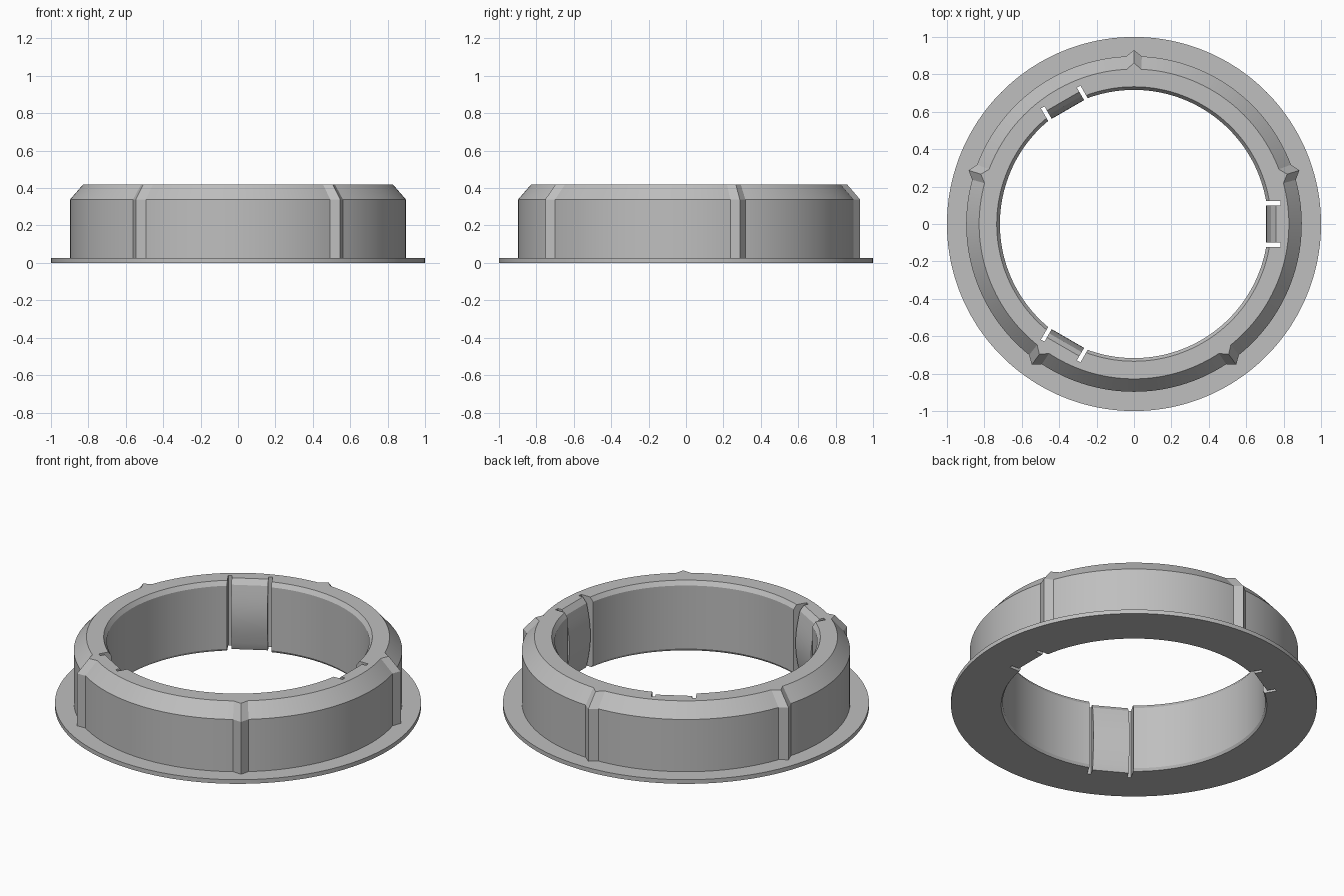
import bpy, bmesh
from math import sin, cos, radians
from mathutils import Matrix

cube = bpy.data.objects.get("Cube")
if cube:
    bpy.data.objects.remove(cube, do_unlink=True)

TOP = 0.42
TAB_ANGLES = (0, 120, 240)
RIB_COUNT, RIB_HALF, RIB_RISE, ARC_STEPS = 5, 2.7, 0.033, 36

grey = bpy.data.materials.new("light grey plastic")
grey.use_nodes = True
grey.diffuse_color = (0.52, 0.52, 0.52, 1)
grey.node_tree.nodes["Principled BSDF"].inputs["Base Color"].default_value = grey.diffuse_color


def make_object(name, bm):
    bmesh.ops.recalc_face_normals(bm, faces=bm.faces)
    mesh = bpy.data.meshes.new(name)
    bm.to_mesh(mesh)
    bm.free()
    mesh.materials.append(grey)
    obj = bpy.data.objects.new(name, mesh)
    bpy.context.collection.objects.link(obj)
    return obj


def activate(obj):
    bpy.ops.object.select_all(action='DESELECT')
    obj.select_set(True)
    bpy.context.view_layer.objects.active = obj


def smooth(obj):
    activate(obj)
    bpy.ops.object.shade_smooth_by_angle(angle=radians(22))


# Flanged ring: a lathed section (radius, height, follows the ribs)
section = [(0.717, 0.015, 0), (0.726, 0, 0), (1, 0, 0), (1, 0.025, 0),
           (0.897, 0.025, 1), (0.897, 0.34, 1), (0.828, TOP, 1),
           (0.734, TOP, 0), (0.717, 0.395, 0)]

# Angles around the ring, with a pointed rib at the start of every sector
sector = 360 / RIB_COUNT
stations = []
for i in range(RIB_COUNT):
    start = 90 + i * sector
    stations.append((start, RIB_RISE))
    for k in range(ARC_STEPS + 1):
        stations.append((start + RIB_HALF + (sector - 2 * RIB_HALF) * k / ARC_STEPS, 0))

bm = bmesh.new()
loops = []
for angle, rise in stations:
    a = radians(angle)
    loops.append([bm.verts.new(((r + rib * rise) * cos(a), (r + rib * rise) * sin(a), z))
                  for r, z, rib in section])
for i, loop in enumerate(loops):
    following = loops[(i + 1) % len(loops)]
    for j in range(len(section)):
        k = (j + 1) % len(section)
        bm.faces.new((loop[j], following[j], following[k], loop[k]))
ring = make_object("flanged_ring", bm)

# Pockets for the spring tabs, cut through the full height
bm = bmesh.new()
for angle in TAB_ANGLES:
    place = (Matrix.Rotation(radians(angle), 4, 'Z') @ Matrix.Translation((0.684, 0, 0.2))
             @ Matrix.Diagonal((0.2, 0.244, 1, 1)))
    bmesh.ops.create_cube(bm, size=1, matrix=place)
cutter = make_object("tab_pocket_cutter", bm)
cutter.hide_render = True
activate(ring)
cut = ring.modifiers.new("tab pockets", 'BOOLEAN')
cut.operation, cut.solver, cut.object = 'DIFFERENCE', 'EXACT', cutter
bpy.ops.object.modifier_apply(modifier=cut.name)
bpy.data.objects.remove(cutter, do_unlink=True)
smooth(ring)

# Spring tabs: bowed inward, flared at the top, joined to the ring behind
BOW_STEPS = 12
tab_profile = [(0.784, 0), (0.738, 0)]
for k in range(BOW_STEPS + 1):
    t = k / BOW_STEPS
    tab_profile.append((0.733 - 0.026 * sin(t * radians(180)), 0.012 + 0.378 * t))
tab_profile += [(0.758, TOP), (0.784, TOP)]

for n, angle in enumerate(TAB_ANGLES):
    bm = bmesh.new()
    face = bm.faces.new([bm.verts.new((x, -0.1, z)) for x, z in tab_profile])
    side = bmesh.ops.extrude_face_region(bm, geom=[face])
    bmesh.ops.translate(bm, vec=(0, 0.2, 0),
                        verts=[v for v in side["geom"] if isinstance(v, bmesh.types.BMVert)])
    bmesh.ops.rotate(bm, verts=bm.verts, matrix=Matrix.Rotation(radians(angle), 3, 'Z'))
    smooth(make_object(f"spring_tab_{n + 1}", bm))
